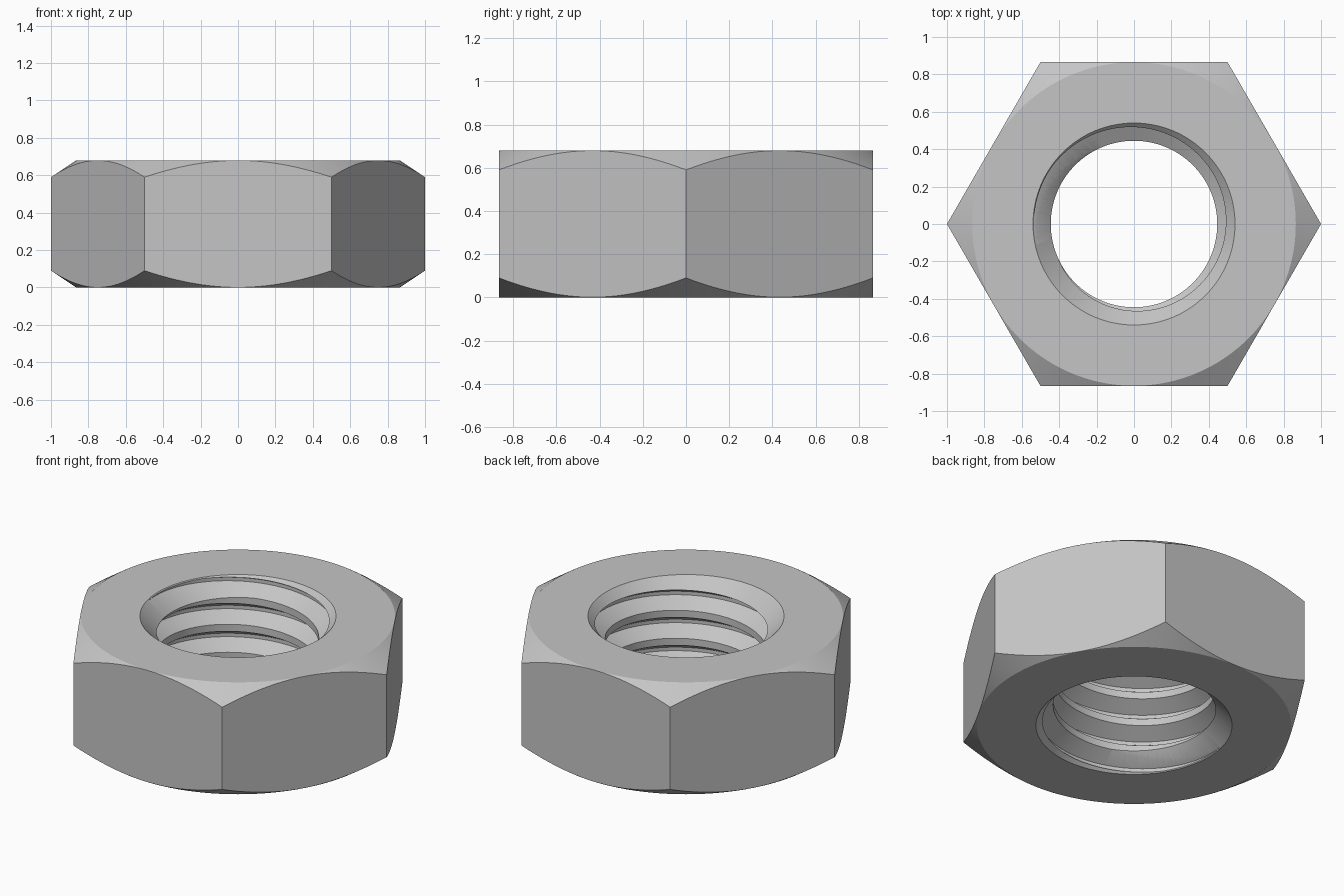
import bpy
import bmesh
from math import cos, sin, pi, radians

HEIGHT, MINOR, MAJOR, PITCH = 0.68, 0.445, 0.535, 0.17
STEPS = 144

default = bpy.data.objects.get("Cube")
if default:
    bpy.data.objects.remove(default, do_unlink=True)

steel = bpy.data.materials.new("grey steel")
steel.use_nodes = True
colour = (0.56, 0.56, 0.56, 1)
steel.diffuse_color = colour
steel.node_tree.nodes["Principled BSDF"].inputs["Base Color"].default_value = colour


def make_object(name, bm):
    bmesh.ops.recalc_face_normals(bm, faces=bm.faces)
    mesh = bpy.data.meshes.new(name)
    bm.to_mesh(mesh)
    bm.free()
    mesh.materials.append(steel)
    obj = bpy.data.objects.new(name, mesh)
    bpy.context.collection.objects.link(obj)
    return obj


def lathe(name, profile):
    """Solid of revolution from (radius, z) points, with flat end caps."""
    bm = bmesh.new()
    rings = [[bm.verts.new((r * cos(2 * pi * i / STEPS), r * sin(2 * pi * i / STEPS), z))
              for i in range(STEPS)] for r, z in profile]
    for a, b in zip(rings, rings[1:]):
        for i in range(STEPS):
            j = (i + 1) % STEPS
            bm.faces.new((a[i], a[j], b[j], b[i]))
    bm.faces.new(rings[0])
    bm.faces.new(rings[-1])
    return make_object(name, bm)


def thread_void(name):
    """Tapped hole: a helical 60 degree thread, longer than the nut at both ends."""
    crest, root = PITCH / 8, PITCH / 16
    tooth = [(MINOR, -crest), (MINOR, crest),
             (MAJOR, PITCH / 2 - root), (MAJOR, PITCH / 2 + root)]
    points = [(r, HEIGHT / 2 + k * PITCH + z) for k in range(-4, 4) for r, z in tooth]
    shift = len(tooth)
    bm = bmesh.new()
    columns = []
    for i in range(STEPS):
        a = 2 * pi * i / STEPS
        columns.append([bm.verts.new((r * cos(a), r * sin(a), z + PITCH * i / STEPS))
                        for r, z in points])
    # One full turn joins each point to the one a pitch higher
    tail = [bm.verts.new((r, 0, z + PITCH)) for r, z in points[-shift:]]
    columns.append(columns[0][shift:] + tail)
    for a, b in zip(columns, columns[1:]):
        for k in range(len(points) - 1):
            bm.faces.new((a[k], b[k], b[k + 1], a[k + 1]))
    # Close the ends towards the axis
    low = [c[0] for c in columns] + columns[0][shift - 1:0:-1]
    high = [c[-1] for c in columns] + tail[-2::-1]
    for loop, z in ((low, points[0][1] - 0.05), (high, points[-1][1] + PITCH + 0.05)):
        hub = bm.verts.new((0, 0, z))
        for p, q in zip(loop, loop[1:] + loop[:1]):
            bm.faces.new((p, q, hub))
    return make_object(name, bm)


def combine(target, tool, operation):
    tool.hide_render = True
    mod = target.modifiers.new(tool.name, 'BOOLEAN')
    mod.operation, mod.solver, mod.object = operation, 'EXACT', tool
    bpy.context.view_layer.objects.active = target
    bpy.ops.object.modifier_apply(modifier=mod.name)
    bpy.data.objects.remove(tool, do_unlink=True)


# Hexagonal body
bm = bmesh.new()
bmesh.ops.create_cone(bm, cap_ends=True, segments=6, radius1=1, radius2=1, depth=HEIGHT)
for v in bm.verts:
    angle = pi / 3 * round((0 if v.co.xy.length == 0 else v.co.xy.angle_signed((1, 0))) / (pi / 3) - 0.01)
    v.co = (cos(angle), sin(angle), v.co.z + HEIGHT / 2)
nut = make_object("hex_nut", bm)

# Conical chamfers on the corners
flat, reach, drop = 0.865, 0.3, 0.2
lift = 0.02
tip = flat - lift * reach / drop
combine(nut, lathe("corner_chamfer", [
    (tip, -lift), (flat + reach, drop), (flat + reach, HEIGHT - drop), (tip, HEIGHT + lift)]),
    'INTERSECT')

# Threaded bore, then its countersinks
combine(nut, thread_void("thread_cutter"), 'DIFFERENCE')
rim, neck, over = 0.54, 0.3, 0.05
combine(nut, lathe("countersink_cutter", [
    (rim + over, -over), (neck, rim - neck),
    (neck, HEIGHT - rim + neck), (rim + over, HEIGHT + over)]), 'DIFFERENCE')

# Smooth round surfaces, keep machined edges crisp
bpy.ops.object.select_all(action='DESELECT')
nut.select_set(True)
bpy.context.view_layer.objects.active = nut
bpy.ops.object.shade_smooth_by_angle(angle=radians(25))
